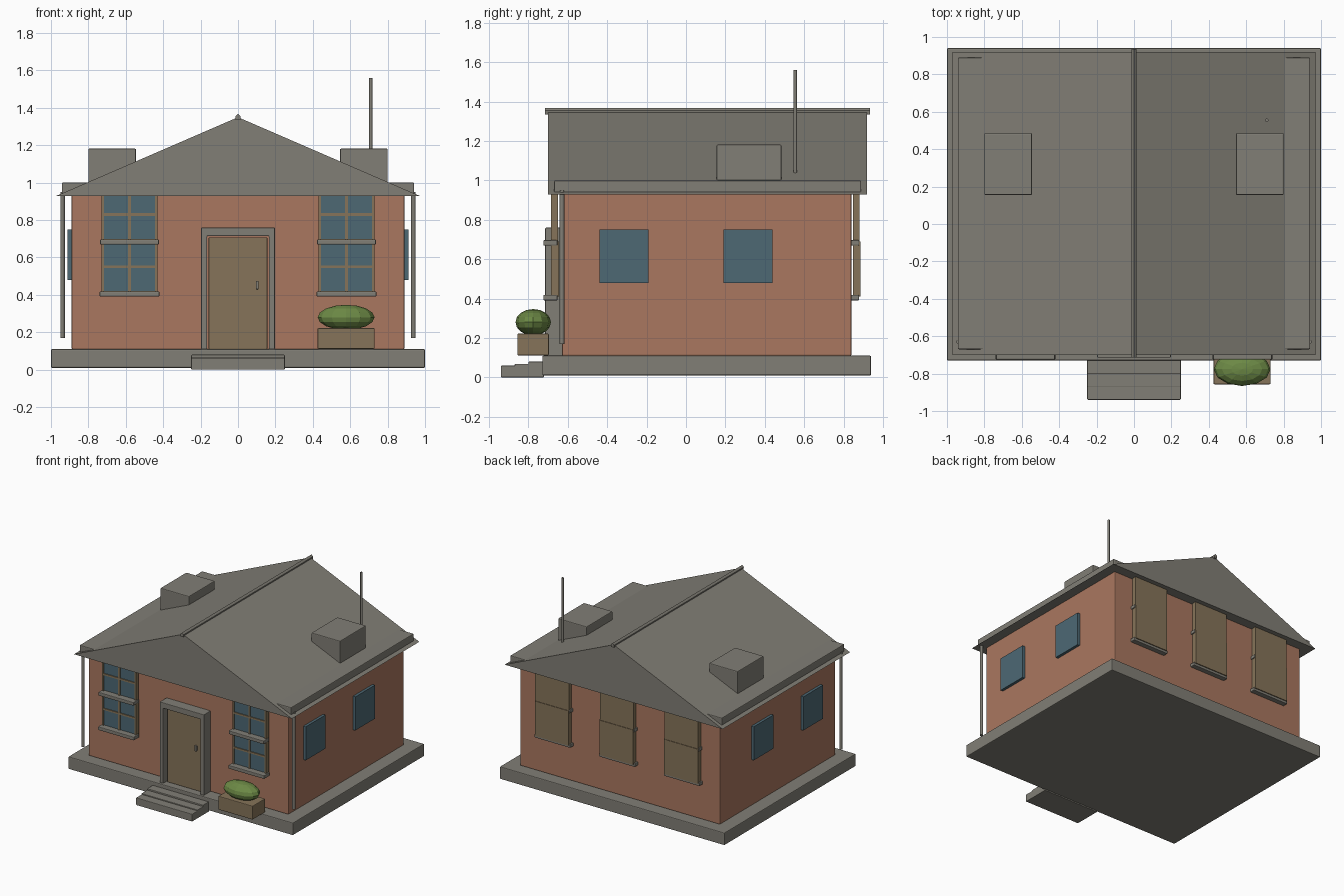
import bpy, bmesh
from mathutils import Vector

cube = bpy.data.objects.get("Cube")
if cube:
    bpy.data.objects.remove(cube, do_unlink=True)


def material(name, color):
    m = bpy.data.materials.new(name)
    m.use_nodes = True
    m.diffuse_color = (*color, 1)
    m.node_tree.nodes["Principled BSDF"].inputs["Base Color"].default_value = (*color, 1)
    return m


grey = material("stone grey", (0.22, 0.21, 0.18))
brick = material("brick orange", (0.40, 0.185, 0.115))
wood = material("tan wood", (0.24, 0.175, 0.10))
glass = material("window blue", (0.075, 0.14, 0.175))
leaf = material("leaf green", (0.15, 0.25, 0.06))


def finish(bm, name, mat, bevel=0):
    bmesh.ops.recalc_face_normals(bm, faces=bm.faces)
    mesh = bpy.data.meshes.new(name)
    bm.to_mesh(mesh)
    bm.free()
    mesh.materials.append(mat)
    obj = bpy.data.objects.new(name, mesh)
    bpy.context.collection.objects.link(obj)
    if bevel:
        mod = obj.modifiers.new("soft edges", "BEVEL")
        mod.width = bevel
        mod.segments = 2
    return obj


def box(name, mat, x, y, z, bevel=0.006):
    """Box spanning the given ranges on each axis."""
    bm = bmesh.new()
    bmesh.ops.create_cube(bm, size=1)
    for v in bm.verts:
        v.co = Vector([(a + b) / 2 + c * (b - a) for (a, b), c in zip((x, y, z), v.co)])
    return finish(bm, name, mat, bevel)


def extrude_profile(name, mat, points, y0, y1, bevel=0):
    """Extrude an x-z outline along y."""
    bm = bmesh.new()
    face = bm.faces.new([bm.verts.new((x, y0, z)) for x, z in points])
    new = bmesh.ops.extrude_face_region(bm, geom=[face])["geom"]
    for v in new:
        if isinstance(v, bmesh.types.BMVert):
            v.co.y = y1
    return finish(bm, name, mat, bevel)


def rod(name, mat, x, y, z0, z1, radius):
    bm = bmesh.new()
    bmesh.ops.create_cone(bm, cap_ends=True, segments=12, radius1=radius,
                          radius2=radius, depth=z1 - z0)
    bmesh.ops.translate(bm, verts=bm.verts, vec=(x, y, (z0 + z1) / 2))
    return finish(bm, name, mat)


# Foundation, steps and walls
box("foundation", grey, (-1, 1), (-0.73, 0.94), (0.01, 0.11))
for i, top in enumerate((0.06, 0.068, 0.08)):
    y = -0.94 + i * 0.07
    box(f"step_{i + 1}", grey, (-0.25, 0.25), (y, -0.72), (0, top), 0.004)
box("walls", brick, (-0.89, 0.89), (-0.63, 0.84), (0.11, 0.94))

# Roof with ridge cap
extrude_profile("roof", grey, [(-0.97, 0.93), (0.97, 0.93), (0, 1.35)], -0.70, 0.92)
ridge = [(-0.012, 1.335), (0.012, 1.335), (0.014, 1.355), (0, 1.368), (-0.014, 1.355)]
extrude_profile("ridge_cap", grey, ridge, -0.715, 0.935)

# Parts repeated on both sides
for side, s in (("left", 1), ("right", -1)):
    def span(a, b):
        return tuple(sorted((a * s, b * s)))
    box(f"gutter_{side}", grey, span(0.78, 0.942), (-0.67, 0.89), (0.938, 1.0))
    box(f"chimney_{side}", grey, span(0.545, 0.80), (0.155, 0.485), (0.98, 1.182))
    rod(f"downpipe_{side}", grey, 0.938 * s, -0.63, 0.17, 0.95, 0.012)
    for i, y in enumerate((-0.315, 0.315)):
        box(f"side_window_{side}_{i + 1}", glass, span(0.88, 0.912),
            (y - 0.125, y + 0.125), (0.48, 0.75), 0)
rod("antenna", grey, 0.71, 0.555, 1.03, 1.56, 0.009)


def sash_window(name, x, y):
    """Two sashes with glazing bars facing -y, and two stone sills."""
    for part, z0, z1, dy in (("lower", 0.41, 0.69, 0.004), ("upper", 0.69, 0.97, 0)):
        back = y + 0.035 + dy
        box(f"{name}_{part}_board", wood, (x - 0.15, x + 0.15), (y + 0.012, back), (z0, z1), 0)
        box(f"{name}_{part}_glass", glass, (x - 0.137, x + 0.137),
            (y + 0.007, y + 0.014), (z0 + 0.01, z1 - 0.01), 0)
        for s in (-1, 1):
            edge = sorted((x + s * 0.137, x + s * 0.15))
            box(f"{name}_{part}_stile", wood, edge, (y, y + 0.02), (z0, z1), 0)
        box(f"{name}_{part}_upright", wood, (x - 0.007, x + 0.007), (y, y + 0.012), (z0, z1), 0)
        mid = (z0 + z1) / 2
        box(f"{name}_{part}_crossbar", wood, (x - 0.14, x + 0.14),
            (y, y + 0.012), (mid - 0.007, mid + 0.007), 0)
    for part, z, w in (("bottom", 0.405, 0.16), ("middle", 0.683, 0.157)):
        box(f"{name}_{part}_sill", grey, (x - w, x + w),
            (y - 0.04, y + 0.032), (z - 0.014, z + 0.014), 0.005)


for side, x in (("left", 0.58), ("right", -0.58)):
    sash_window(f"front_window_{side}", x, -0.685)
for side, x in (("left", 0.575), ("middle", 0), ("right", -0.575)):
    sash_window(f"back_window_{side}", x, 0.847)

# Front door
frame = [(-0.197, 0.11), (-0.197, 0.76), (0.197, 0.76), (0.197, 0.11),
         (0.165, 0.11), (0.165, 0.715), (-0.165, 0.715), (-0.165, 0.11)]
extrude_profile("door_frame", grey, frame, -0.715, -0.625, 0.004)
box("door", wood, (-0.157, 0.157), (-0.675, -0.625), (0.11, 0.707), 0.004)
box("door_handle", grey, (0.095, 0.11), (-0.69, -0.67), (0.43, 0.475), 0.003)

# Planter with bush
box("planter", wood, (0.425, 0.73), (-0.857, -0.697), (0.112, 0.222), 0.005)
bm = bmesh.new()
bmesh.ops.create_uvsphere(bm, u_segments=12, v_segments=8, radius=1)
for v in bm.verts:
    v.co = Vector((0.578 + v.co.x * 0.152, -0.776 + v.co.y * 0.09, 0.28 + v.co.z * 0.067))
finish(bm, "bush", leaf)
